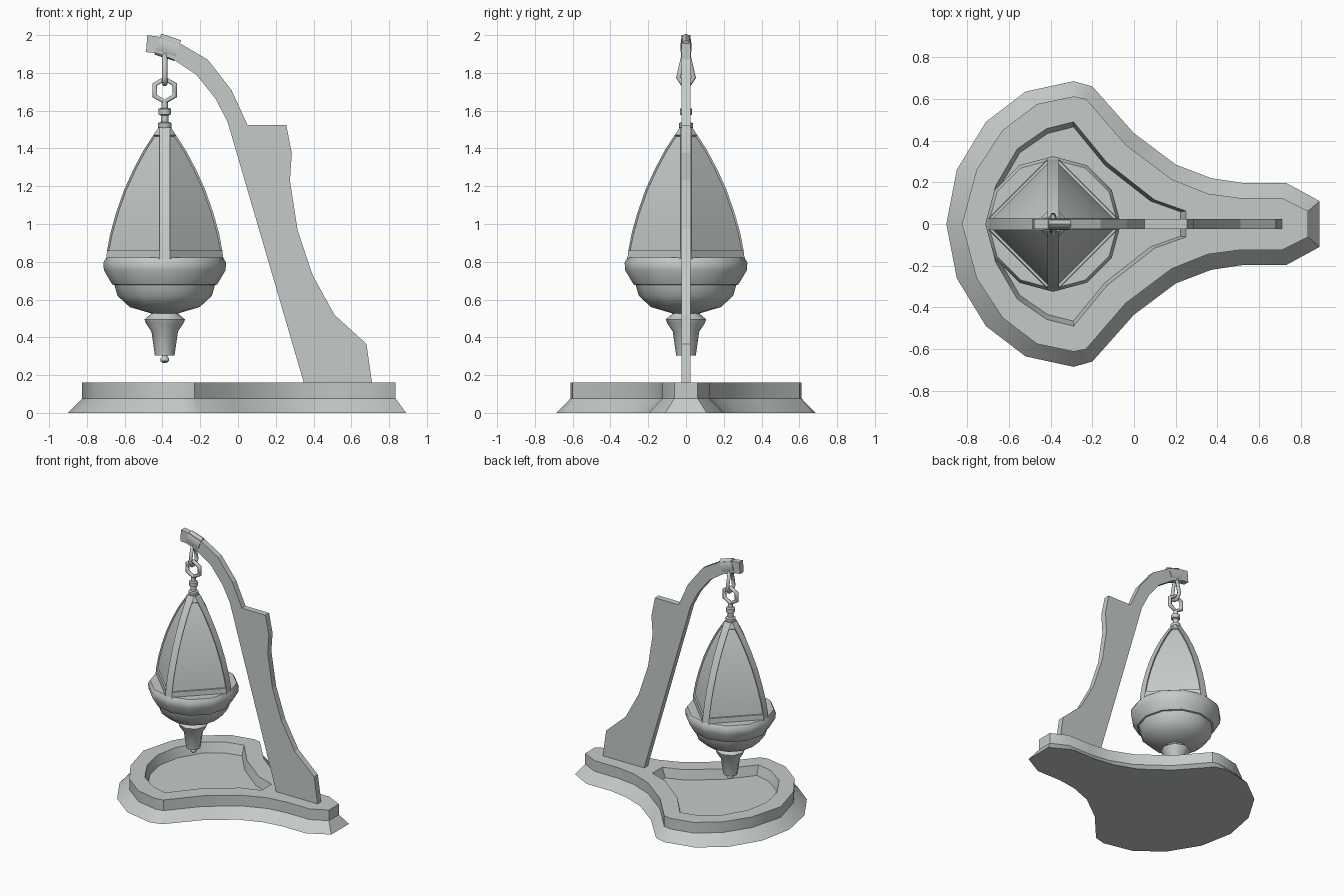
import bpy, bmesh, math
from mathutils import Vector, Matrix

if "Cube" in bpy.data.objects:
    bpy.data.objects.remove(bpy.data.objects["Cube"])

grey = bpy.data.materials.new("pale grey")
grey.use_nodes = True
tone = (0.56, 0.60, 0.58, 1)
grey.diffuse_color = tone
grey.node_tree.nodes["Principled BSDF"].inputs["Base Color"].default_value = tone

HANG_X = -0.388  # vertical axis of everything that hangs


def finish(name, bm, angle=None):
    bmesh.ops.recalc_face_normals(bm, faces=bm.faces[:])
    mesh = bpy.data.meshes.new(name)
    bm.to_mesh(mesh)
    bm.free()
    mesh.materials.append(grey)
    obj = bpy.data.objects.new(name, mesh)
    bpy.context.collection.objects.link(obj)
    if angle:
        bpy.ops.object.select_all(action='DESELECT')
        obj.select_set(True)
        bpy.context.view_layer.objects.active = obj
        bpy.ops.object.shade_smooth_by_angle(angle=math.radians(angle))
    return obj


def add_loop(bm, points, z):
    return [bm.verts.new((x, y, z)) for x, y in points]


def bridge(bm, low, high):
    n = len(low)
    return [bm.faces.new((low[i], low[(i + 1) % n], high[(i + 1) % n], high[i])) for i in range(n)]


def lathe(name, profile, sides, angle=40):
    bm = bmesh.new()
    loops = []
    for r, z in profile:
        ring = [(HANG_X + r * math.cos(math.tau * i / sides), r * math.sin(math.tau * i / sides))
                for i in range(sides)]
        loops.append(add_loop(bm, ring, z))
    for a, b in zip(loops, loops[1:]):
        bridge(bm, a, b)
    bm.faces.new(loops[0])
    bm.faces.new(loops[-1])
    return finish(name, bm, angle)


def mirrored(half):
    # closes a half outline across the x axis
    return half + [(x, -y) for x, y in reversed(half) if y > 0]


def ring_link(name, points, radius):
    curve = bpy.data.curves.new(name, 'CURVE')
    curve.dimensions = '3D'
    curve.bevel_depth = radius
    curve.bevel_resolution = 1
    spline = curve.splines.new('POLY')
    spline.points.add(len(points) - 1)
    for p, co in zip(spline.points, points):
        p.co = (*co, 1)
    spline.use_cyclic_u = True
    curve.materials.append(grey)
    obj = bpy.data.objects.new(name, curve)
    bpy.context.collection.objects.link(obj)


# Base: flared foot, upright rim and a sunken tray
foot = mirrored([(-.9, 0), (-.85, .26), (-.71, .49), (-.52, .635), (-.29, .685), (-.2, .66),
                 (0, .435), (.2, .285), (.37, .22), (.52, .197), (.73, .197), (.89, .11)])
rim = mirrored([(-.825, 0), (-.755, .26), (-.63, .45), (-.465, .575), (-.29, .612), (-.23, .6),
                (-.04, .38), (.18, .215), (.355, .145), (.505, .125), (.71, .125), (.835, .062)])
tray = mirrored([(-.7, 0), (-.665, .18), (-.56, .36), (-.42, .457), (-.29, .49),
                 (-.13, .295), (.1, .115), (.25, .062)])
tray_floor = [(-.3 + (x + .3) * .95, y * .95) for x, y in tray]
bm = bmesh.new()
bottom, shoulder, top = add_loop(bm, foot, 0), add_loop(bm, rim, .076), add_loop(bm, rim, .16)
tray_top, tray_low = add_loop(bm, tray, .16), add_loop(bm, tray_floor, .085)
bm.faces.new(bottom)
bridge(bm, bottom, shoulder)
bridge(bm, shoulder, top)
bridge(bm, tray_top, tray_low)
bm.faces.new(tray_low)
edges = [bm.edges.get((l[i - 1], l[i])) for l in (top, tray_top) for i in range(len(l))]
bmesh.ops.triangle_fill(bm, edges=edges, use_beauty=True)
finish("base", bm, 35)

# Support arm: flat cut-out plate
outline = [(.35, .155), (.71, .155), (.68, .365), (.51, .52), (.395, .73), (.315, .97),
           (.275, 1.23), (.285, 1.375), (.255, 1.525), (.05, 1.525), (-.035, 1.71),
           (-.16, 1.87), (-.305, 1.955), (-.41, 1.99), (-.48, 2.0), (-.487, 1.91),
           (-.43, 1.905), (-.34, 1.87), (-.22, 1.79), (-.12, 1.665), (-.055, 1.54)]
bm = bmesh.new()
front = [bm.verts.new((x, -.023, z)) for x, z in outline]
back = [bm.verts.new((x, .023, z)) for x, z in outline]
bridge(bm, front, back)
bm.faces.new(front)
bm.faces.new(back)
finish("support_arm", bm)

# Collar wrapped round the tip of the arm
bm = bmesh.new()
bmesh.ops.create_cone(bm, cap_ends=True, segments=12, radius1=.058, radius2=.058, depth=.11)
turn = Matrix.Rotation(math.radians(108), 4, 'Y')
bmesh.ops.transform(bm, matrix=Matrix.Translation((-.372, 0, 1.935)) @ turn
                    @ Matrix.Diagonal((1, .5, 1, 1)), verts=bm.verts)
finish("arm_collar", bm, 40)

# Two interlocked chain links
half_link = [(.012, 1.905), (.04, 1.775), (.018, 1.742)]
ring_link("upper_link", [(HANG_X, y, z) for y, z in half_link]
          + [(HANG_X, -y, z) for y, z in reversed(half_link)], .015)
ring_link("lower_link", [(HANG_X + .061 * math.sin(i * math.tau / 6), 0,
                          1.708 + .061 * math.cos(i * math.tau / 6)) for i in range(6)], .015)

# Finial stem with two rings
lathe("finial", [(.03, 1.5), (.036, 1.51), (.036, 1.535), (.02, 1.54), (.02, 1.575),
                 (.033, 1.58), (.033, 1.61), (.018, 1.615), (.016, 1.645)], 12)

# Four-sided curved shade: ribs on the axes, sunken panels between them
shade = [(.31, .815), (.305, .86), (.288, .95), (.257, 1.06), (.215, 1.18),
         (.165, 1.29), (.112, 1.39), (.06, 1.47), (.034, 1.51)]
bm = bmesh.new()
loops = []
for r, z in shade:
    ring = []
    for k in range(4):
        rot = Matrix.Rotation(k * math.pi / 2, 2)
        ring += [rot @ Vector((r, s * .028)) for s in (-1, 1)]
    loops.append(add_loop(bm, [(HANG_X + p.x, p.y) for p in ring], z))
panels = []
for n, (a, b) in enumerate(zip(loops, loops[1:])):
    faces = bridge(bm, a, b)
    if 0 < n < len(shade) - 2:
        panels += faces[1::2]
bm.faces.new(loops[0])
bm.faces.new(loops[-1])
bmesh.ops.recalc_face_normals(bm, faces=bm.faces[:])
bmesh.ops.inset_region(bm, faces=panels, thickness=.003, depth=-.012)
finish("lantern_shade", bm, 30)

# Bowl under the shade, with a stepped lower half
lathe("bowl", [(.31, .822), (.325, .795), (.322, .755), (.278, .68), (.266, .677),
               (.25, .62), (.185, .56), (.065, .525)], 12)

# Drop pendant and its small knob
lathe("pendant", [(.07, .535), (.075, .522), (.107, .495), (.1, .475), (.07, .43),
                  (.052, .305), (.015, .303), (.015, .297), (.023, .288), (.023, .275),
                  (.012, .265)], 8, 45)
